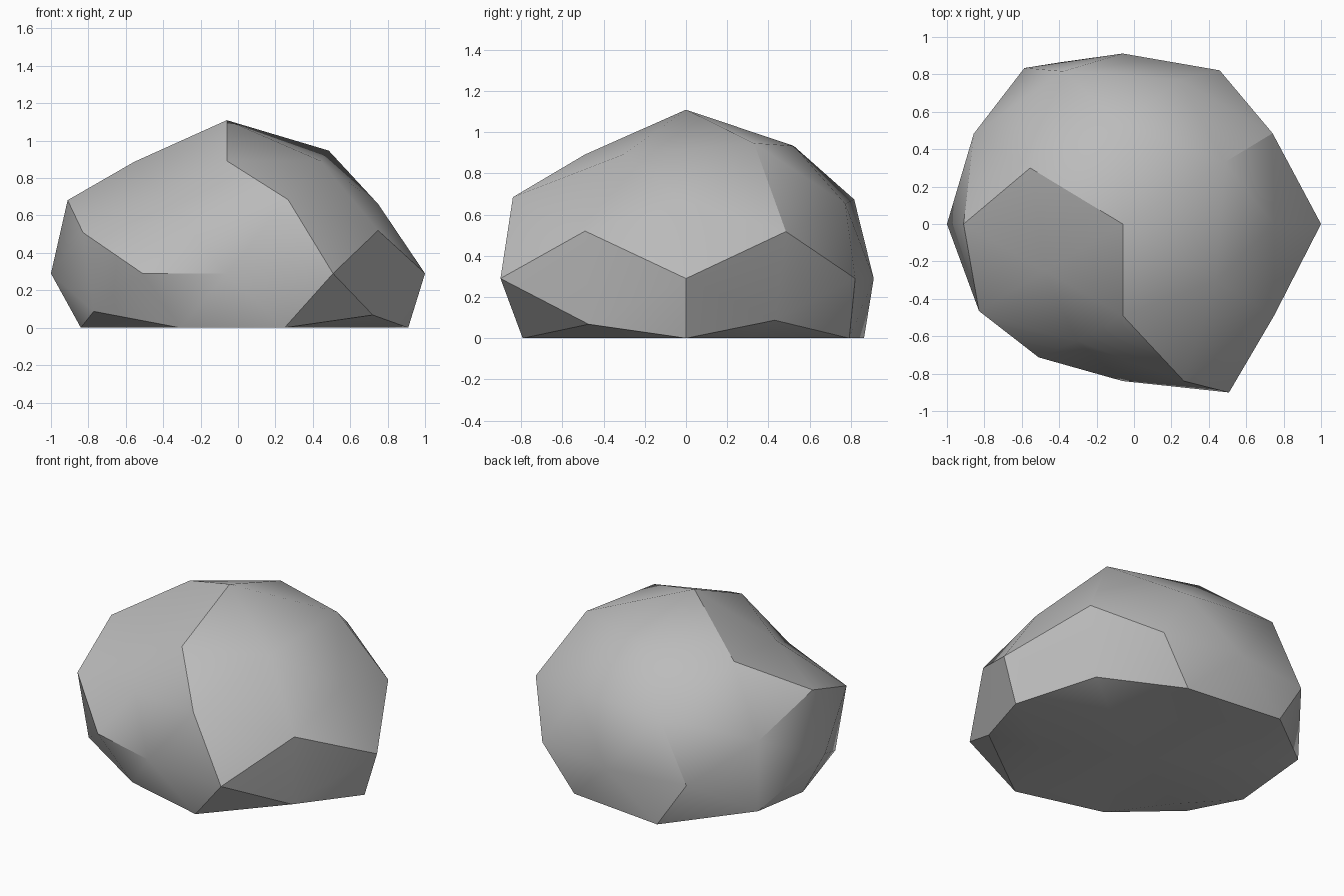
import bpy
import bmesh
import math
from mathutils import Vector

# Remove the default object
cube = bpy.data.objects.get("Cube")
if cube:
    bpy.data.objects.remove(cube, do_unlink=True)

CENTRE = Vector((-0.06, 0, 0.29))
SQUASH = Vector((1, 0.98, 0.745))
SHARP_ANGLE = math.radians(30)

# Ball directions, each with the stone's radius for its mirrored copies.
# Copies run through the signs of x, then y, then z, plus before minus.
STONE = [
    ((1, 0, 0), (1.06, 0.94)),
    ((0, 1, 0), (0.93, 0.857)),
    ((0, 0, 1), (1.1, 1)),
    ((0, 0.526, 0.851), (1.015, 1, 0.95, 1)),
    ((0.526, 0.851, 0), (0.985, 1.08, 1, 0.855)),
    ((0.851, 0, 0.526), (0.95, 1.14, 1, 0.917)),
    ((0.5, 0.309, 0.809), (1.09, 1, 1, 1, 0.99, 1, 0.83, 1)),
    ((0.809, 0.5, 0.309), (0.99, 0.88, 1, 0.965, 0.985, 0.985, 0.95, 0.88)),
    ((0.309, 0.809, 0.5), (0.975, 1, 1.06, 1, 1.03, 1.09, 0.79, 0.81)),
]


def mirrored(direction):
    """All copies of a direction mirrored across the three axes."""
    def signs(value):
        return (value, -value) if value else (0,)
    x, y, z = direction
    return [Vector((a, b, c)) for a in signs(x) for b in signs(y) for c in signs(z)]


def make_material(name, colour):
    material = bpy.data.materials.new(name)
    material.use_nodes = True
    material.diffuse_color = colour
    material.node_tree.nodes["Principled BSDF"].inputs["Base Color"].default_value = colour
    return material


# Triangulated ball, and the point each corner moves to
bm = bmesh.new()
targets = {}
for direction, radii in STONE:
    for way, radius in zip(mirrored(direction), radii):
        corner = bm.verts.new(way.normalized())
        targets[corner] = CENTRE + way * SQUASH * radius
bmesh.ops.convex_hull(bm, input=list(bm.verts))

# Dent the ball into a stone and press its underside flat on the ground
for corner, point in targets.items():
    corner.co = (point.x, point.y, max(point.z, 0))
bmesh.ops.recalc_face_normals(bm, faces=bm.faces)
bm.normal_update()

# Smooth shading with the strong ridges kept sharp
for face in bm.faces:
    face.smooth = True
for edge in bm.edges:
    edge.smooth = edge.calc_face_angle() < SHARP_ANGLE

mesh = bpy.data.meshes.new("rock")
bm.to_mesh(mesh)
bm.free()
mesh.materials.append(make_material("stone grey", (0.5, 0.5, 0.5, 1)))
bpy.context.collection.objects.link(bpy.data.objects.new("rock", mesh))
